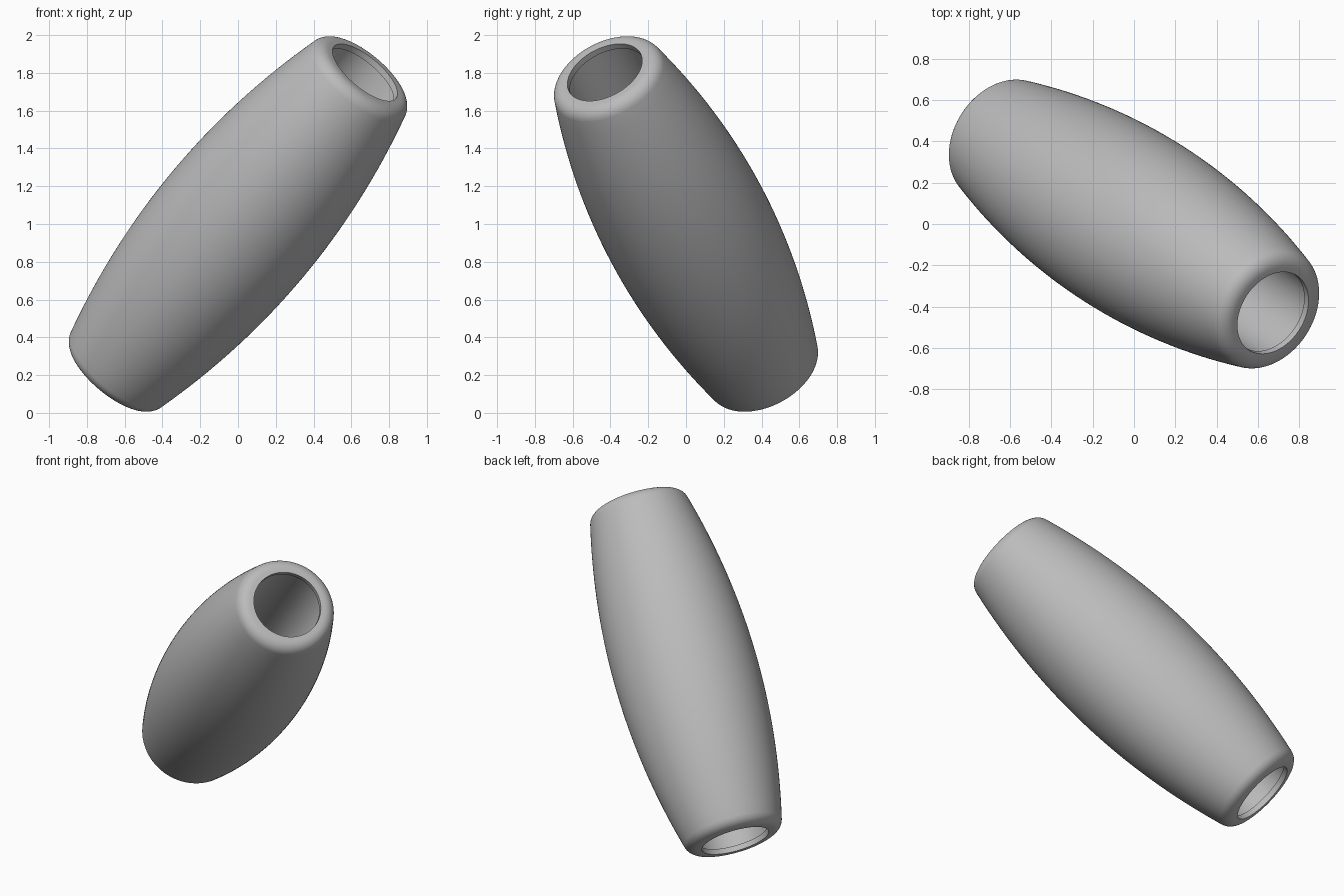
import bpy, bmesh, math
from mathutils import Vector, Matrix

if "Cube" in bpy.data.objects:
    bpy.data.objects.remove(bpy.data.objects["Cube"], do_unlink=True)

AXIS = Vector((0.594, -0.38, 0.709)).normalized()
HALF = 1.132      # half length
MID_R = 0.445     # widest outer radius
RIM_R = 0.24      # centre radius of the rounded rim
FILLET = 0.075
HOLE_R = 0.214    # hole radius at both ends
LIP = 0.035       # depth of the straight lip
BORE_R = 0.225    # bore radius behind the lip
SIDES = 128

grey = bpy.data.materials.new("grey")
grey.use_nodes = True
colour = (0.5, 0.5, 0.5, 1)
grey.diffuse_color = colour
grey.node_tree.nodes["Principled BSDF"].inputs["Base Color"].default_value = colour

# Upper half of the outer wall: shallow barrel curve, then rounded rim
s_end = HALF - FILLET + 0.018
r_end = RIM_R + FILLET - 0.002
wall = []
for i in range(17):
    s = s_end * i / 16
    wall.append((MID_R - (MID_R - r_end) * (s / s_end) ** 2, s))
for i in range(2, 11):
    a = math.radians(9 * i)
    wall.append((RIM_R + FILLET * math.cos(a), HALF - FILLET + FILLET * math.sin(a)))
# Hole edge, lip and step into the wider bore
wall += [(HOLE_R, HALF), (HOLE_R, HALF - LIP), (BORE_R, HALF - LIP)]

# Mirror the profile into a closed loop and spin it about the axis
loop = wall + [(r, -s) for r, s in reversed(wall[1:])]
bm = bmesh.new()
verts = [bm.verts.new((r, 0, s)) for r, s in loop]
edges = [bm.edges.new((verts[i], verts[(i + 1) % len(verts)])) for i in range(len(verts))]
bmesh.ops.spin(bm, geom=verts + edges, cent=(0, 0, 0), axis=(0, 0, 1),
               angle=math.tau, steps=SIDES, use_merge=True)
bmesh.ops.remove_doubles(bm, verts=bm.verts, dist=0.0001)
bmesh.ops.recalc_face_normals(bm, faces=bm.faces)

# Tilt the tube and lift it onto the ground
tilt = AXIS.to_track_quat('Z', 'Y').to_matrix().to_4x4()
bmesh.ops.transform(bm, matrix=Matrix.Translation((0, 0, 1)) @ tilt, verts=bm.verts)
mesh = bpy.data.meshes.new("barrel_tube")
bm.to_mesh(mesh)
bm.free()
mesh.materials.append(grey)
tube = bpy.data.objects.new("barrel_tube", mesh)
bpy.context.collection.objects.link(tube)

bpy.ops.object.select_all(action='DESELECT')
tube.select_set(True)
bpy.context.view_layer.objects.active = tube
bpy.ops.object.shade_smooth_by_angle(angle=math.radians(30))
